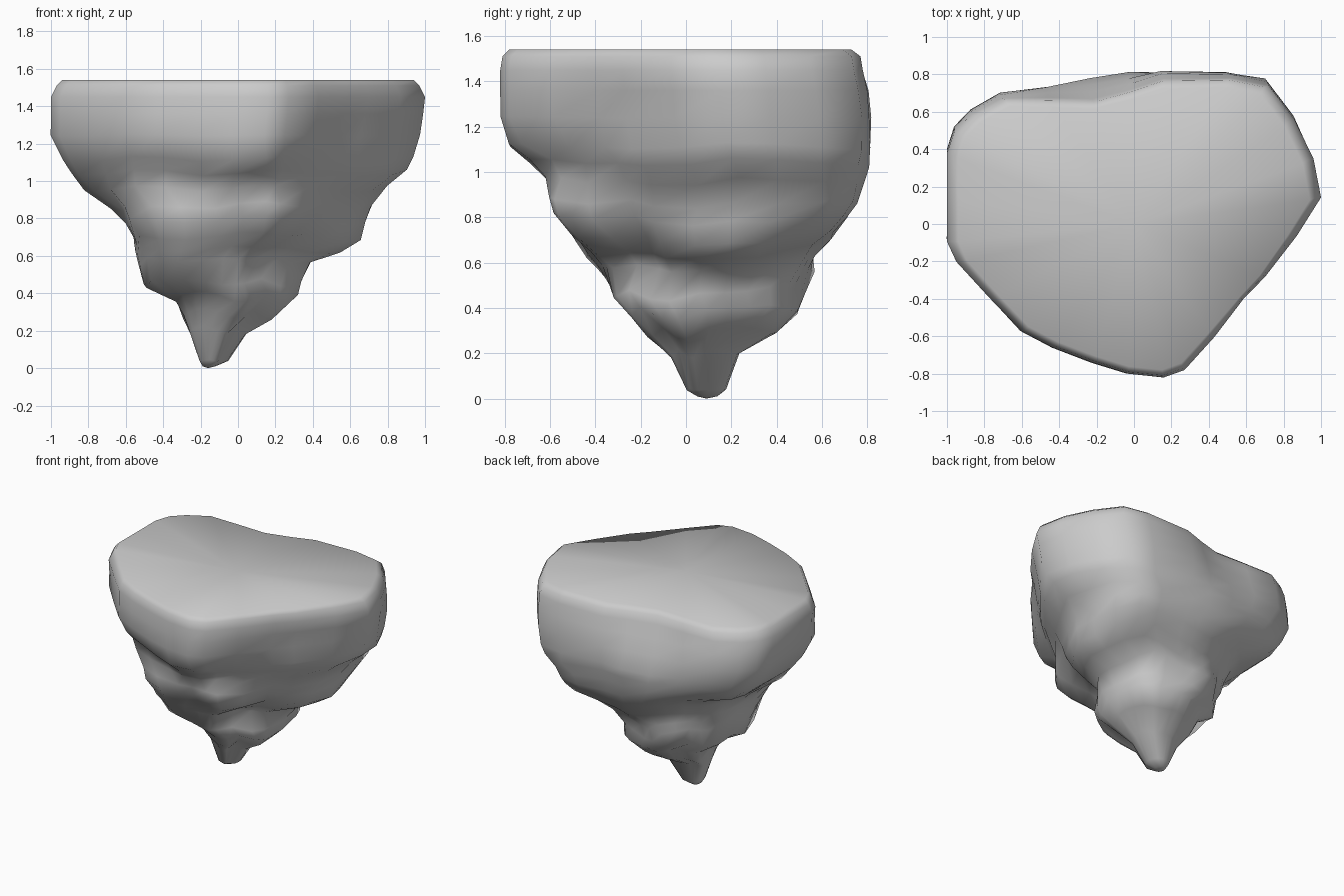
import bpy, bmesh, math
from mathutils import Vector, noise

# plan outline of the flat top, counter-clockwise from the right-hand point
OUTLINE = [(1, .16), (.96, .37), (.86, .58), (.72, .77), (.52, .81), (.16, .82),
           (-.02, .805), (-.25, .78), (-.48, .74), (-.71, .70), (-.87, .61),
           (-.96, .52), (-1, .40), (-1, .15), (-1, -.08), (-.95, -.19),
           (-.77, -.39), (-.60, -.57), (-.43, -.66), (-.22, -.74), (-.03, -.80),
           (.16, -.82), (.27, -.78), (.43, -.60), (.60, -.40), (.72, -.28),
           (.87, -.05)]

# stacked cross-sections: z, x min, x max, y min, y max
RINGS = [(.01, -.19, -.12, .05, .14), (.04, -.21, -.05, .00, .18),
         (.20, -.28, .07, -.06, .24), (.29, -.31, .22, -.16, .40),
         (.38, -.35, .33, -.27, .51), (.46, -.51, .36, -.35, .53),
         (.58, -.53, .40, -.38, .58), (.64, -.57, .54, -.44, .60),
         (.71, -.59, .66, -.51, .66), (.80, -.62, .71, -.59, .73),
         (.87, -.67, .74, -.60, .78), (.96, -.82, .80, -.61, .80),
         (1.04, -.90, .92, -.68, .81), (1.11, -.94, .94, -.78, .82),
         (1.24, -1, .97, -.82, .82), (1.36, -1, .99, -.82, .81),
         (1.45, -1, 1, -.82, .79), (1.51, -.97, .97, -.81, .78),
         (1.54, -.94, .94, -.78, .74)]

# local dents (negative) and bulges (positive): centre, reach, amount
DENTS = [((-.22, .75, 1.52), .42, -.10), ((.36, -.60, 1.04), .22, -.10),
         ((.68, -.30, 1.22), .35, -.05), ((-.45, -.38, .78), .36, .13),
         ((.52, -.22, .92), .22, .02), ((.42, -.26, .70), .32, -.12),
         ((.80, .62, 1.1), .30, .03), ((-.52, .52, .72), .34, -.09),
         ((.52, .52, .84), .32, .07), ((.10, -.30, .55), .22, -.05),
         ((-.33, -.24, .48), .24, .05)]


def section_point(p, ring):
    z, x0, x1, y0, y1 = ring
    # lower sections become rounder than the top outline
    t = min(1, z / 1.2)
    u, v = p[0], p[1] / .82
    a = math.atan2(v, u)
    r = .98
    u, v = u * t + math.cos(a) * r * (1 - t), v * t + math.sin(a) * r * (1 - t)
    q = Vector(((x0 + x1) / 2 + u * (x1 - x0) / 2,
                (y0 + y1) / 2 + v * (y1 - y0) / 2, z))
    out = Vector((q.x - (x0 + x1) / 2, q.y - (y0 + y1) / 2, 0)).normalized()
    push = sum(amt * max(0, 1 - (q - Vector(c)).length / reach) ** .8
               for c, reach, amt in DENTS)
    # rocky unevenness in the middle of the cone only
    rough = max(0, min(1, z / .4, (1.3 - z) / .4))
    n = noise.noise(q * 4.2 + Vector((3, 7, 1)))
    q += out * (push + .06 * rough * n)
    # ledges tilt up and down around the cone
    q.z += .07 * rough * noise.noise(Vector((math.cos(a), math.sin(a), z)) * 1.9)
    return q


# rock body: lofted sections closed by a flat top and a blunt tip
bm = bmesh.new()
loops = [[bm.verts.new(section_point(p, r)) for p in OUTLINE] for r in RINGS]
n = len(OUTLINE)
for low, high in zip(loops, loops[1:]):
    for i in range(n):
        j = (i + 1) % n
        bm.faces.new((low[i], low[j], high[j], high[i]))
tip = bm.verts.new((-.16, .09, 0))
mid = bm.verts.new((0, 0, 1.54))
for i in range(n):
    j = (i + 1) % n
    bm.faces.new((tip, loops[0][j], loops[0][i]))
    bm.faces.new((mid, loops[-1][i], loops[-1][j]))
bmesh.ops.recalc_face_normals(bm, faces=bm.faces)
for f in bm.faces:
    f.smooth = True
mesh = bpy.data.meshes.new("floating_rock")
bm.to_mesh(mesh)
bm.free()
rock = bpy.data.objects.new("floating_rock", mesh)
bpy.context.collection.objects.link(rock)
